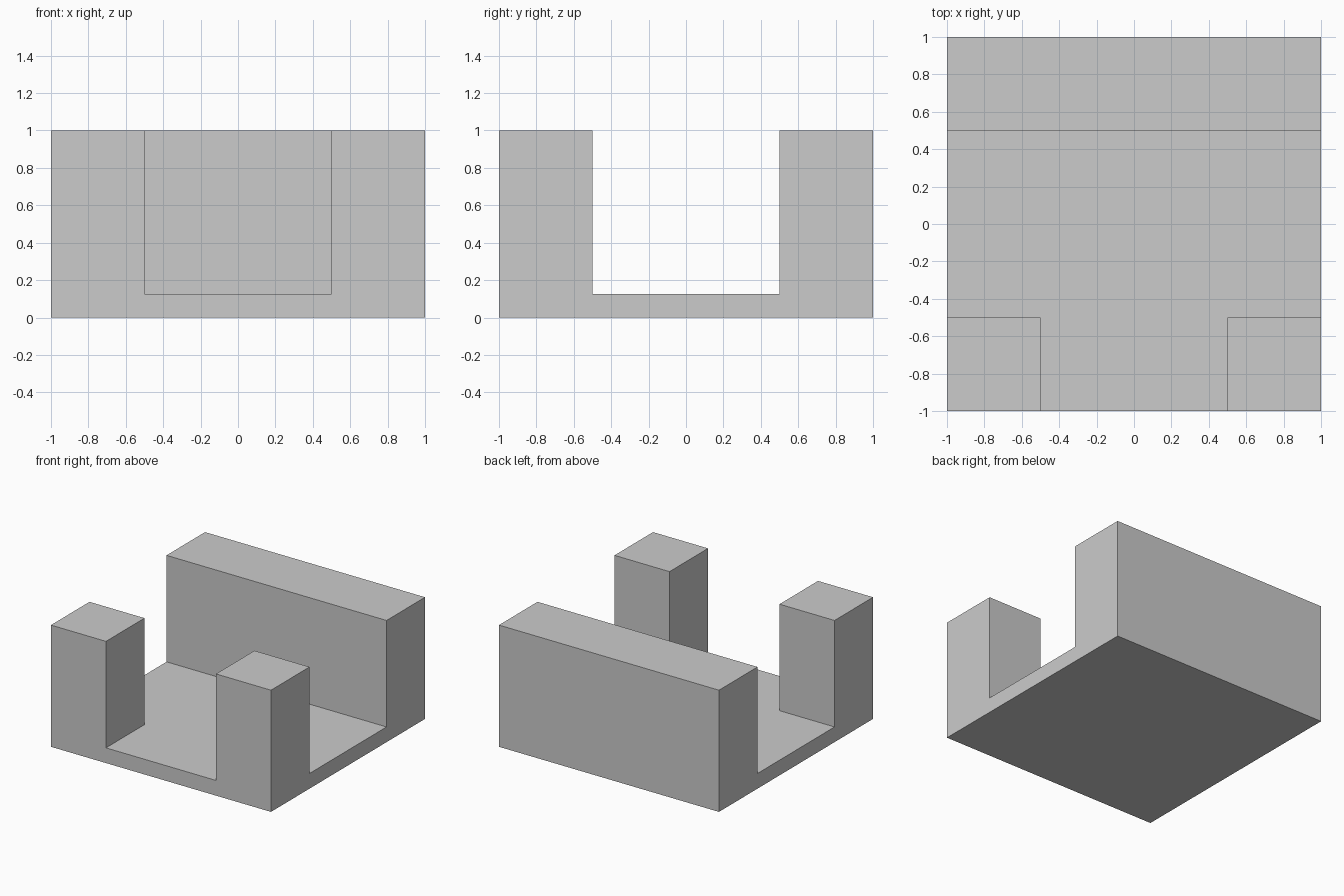
import bpy
import bmesh

if "Cube" in bpy.data.objects:
    bpy.data.objects.remove(bpy.data.objects["Cube"])

FLOOR = 0.125  # floor slab thickness


def prism(name, outline, z0, z1):
    """Extrude a plan outline from z0 to z1."""
    bm = bmesh.new()
    face = bm.faces.new([bm.verts.new((x, y, z0)) for x, y in outline])
    extruded = bmesh.ops.extrude_face_region(bm, geom=[face])["geom"]
    top = [v for v in extruded if isinstance(v, bmesh.types.BMVert)]
    bmesh.ops.translate(bm, verts=top, vec=(0, 0, z1 - z0))
    bmesh.ops.recalc_face_normals(bm, faces=bm.faces)
    mesh = bpy.data.meshes.new(name)
    bm.to_mesh(mesh)
    bm.free()
    obj = bpy.data.objects.new(name, mesh)
    bpy.context.collection.objects.link(obj)
    return obj


# Solid block: floor, back wall and two front corner posts
block = prism("walled_base", [(-1, -1), (1, -1), (1, 1), (-1, 1)], 0, 1)

# T-shaped passage: a cross aisle with an opening to the front
half = [(0.5, -1.2), (0.5, -0.5), (1.2, -0.5), (1.2, 0.5)]
outline = half + [(-x, y) for x, y in reversed(half)]
passage = prism("passage_cutter", outline, FLOOR, 1.2)
passage.hide_render = True

# Carve the passage and bake the result
cut = block.modifiers.new("passage", 'BOOLEAN')
cut.operation = 'DIFFERENCE'
cut.solver = 'EXACT'
cut.object = passage
bpy.context.view_layer.objects.active = block
block.select_set(True)
bpy.ops.object.modifier_apply(modifier=cut.name)
bpy.data.objects.remove(passage)
